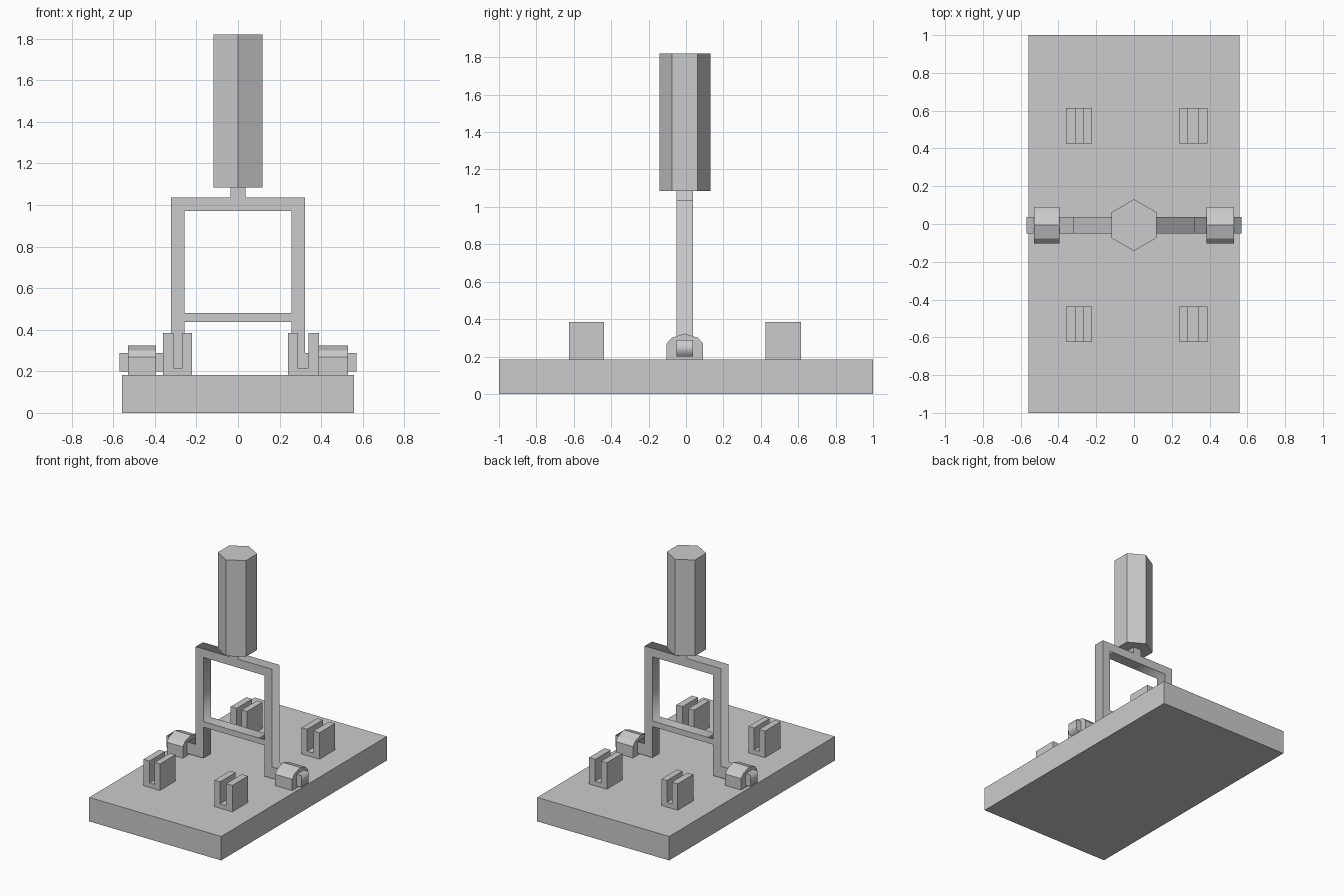
import bpy, bmesh
from math import pi

if "Cube" in bpy.data.objects:
    bpy.data.objects.remove(bpy.data.objects["Cube"])

YC = -0.006  # hinge line, slightly off the base centre


def prism(name, pts, axis, lo, hi):
    """Extrude a closed profile along x ('x': pts are y,z), y ('y': x,z) or z ('z': x,y)."""
    place = {'x': lambda a, b, t: (t, a, b),
             'y': lambda a, b, t: (a, t, b),
             'z': lambda a, b, t: (a, b, t)}[axis]
    bm = bmesh.new()
    face = bm.faces.new([bm.verts.new(place(a, b, lo)) for a, b in pts])
    ext = bmesh.ops.extrude_face_region(bm, geom=[face])
    delta = place(0, 0, hi - lo)
    bmesh.ops.translate(bm, vec=delta,
                        verts=[v for v in ext['geom'] if isinstance(v, bmesh.types.BMVert)])
    bmesh.ops.recalc_face_normals(bm, faces=bm.faces)
    me = bpy.data.meshes.new(name)
    bm.to_mesh(me)
    bm.free()
    ob = bpy.data.objects.new(name, me)
    bpy.context.collection.objects.link(ob)
    return ob


# Base slab
prism("base", [(-0.558, -1), (0.558, -1), (0.558, 1), (-0.558, 1)], 'z', 0, 0.183)

# Swinging frame: one outline with legs, side pivots and neck, plus a window
half = [(0.035, 1.09), (0.035, 1.035), (0.323, 1.035), (0.323, 0.288),
        (0.57, 0.288), (0.57, 0.2), (0.257, 0.2), (0.257, 0.437)]
outer = half + [(-x, z) for x, z in reversed(half)]
window = [(-0.257, 0.48), (0.257, 0.48), (0.257, 0.97), (-0.257, 0.97)]
cu = bpy.data.curves.new("switch_frame", 'CURVE')
cu.dimensions = '2D'
cu.fill_mode = 'BOTH'
cu.extrude = 0.044
for loop in (outer, window):
    sp = cu.splines.new('POLY')
    sp.points.add(len(loop) - 1)
    for p, (x, z) in zip(sp.points, loop):
        p.co = (x, z, 0, 1)
    sp.use_cyclic_u = True
frame = bpy.data.objects.new("switch_frame", cu)
frame.location.y = YC
frame.rotation_euler.x = pi / 2
bpy.context.collection.objects.link(frame)
bpy.context.view_layer.objects.active = frame
frame.select_set(True)
bpy.ops.object.convert(target='MESH')

# Hexagonal handle
bpy.ops.mesh.primitive_cylinder_add(vertices=6, radius=0.137, depth=0.735,
                                    location=(0, YC, 1.4525))
bpy.context.object.name = "handle"

# Rounded hinge blocks around the pivots
arch = [(-0.097, 0.183), (-0.097, 0.27), (-0.07, 0.3), (0, 0.323),
        (0.07, 0.3), (0.097, 0.27), (0.097, 0.183)]
arch = [(y + YC, z) for y, z in arch]
for side, lo, hi in (("left", -0.53, -0.395), ("right", 0.385, 0.53)):
    prism("hinge_block_" + side, arch, 'x', lo, hi)

# Slotted contact clips, front and back on each side
for side, x0, x1, x2, x3 in (("left", -0.36, -0.31, -0.268, -0.222),
                             ("right", 0.24, 0.287, 0.338, 0.39)):
    clip = [(x0, 0.183), (x3, 0.183), (x3, 0.385), (x2, 0.385),
            (x2, 0.217), (x1, 0.217), (x1, 0.385), (x0, 0.385)]
    for end, y in (("front", -0.532), ("back", 0.52)):
        prism(f"contact_clip_{end}_{side}", clip, 'y', y - 0.094, y + 0.094)
